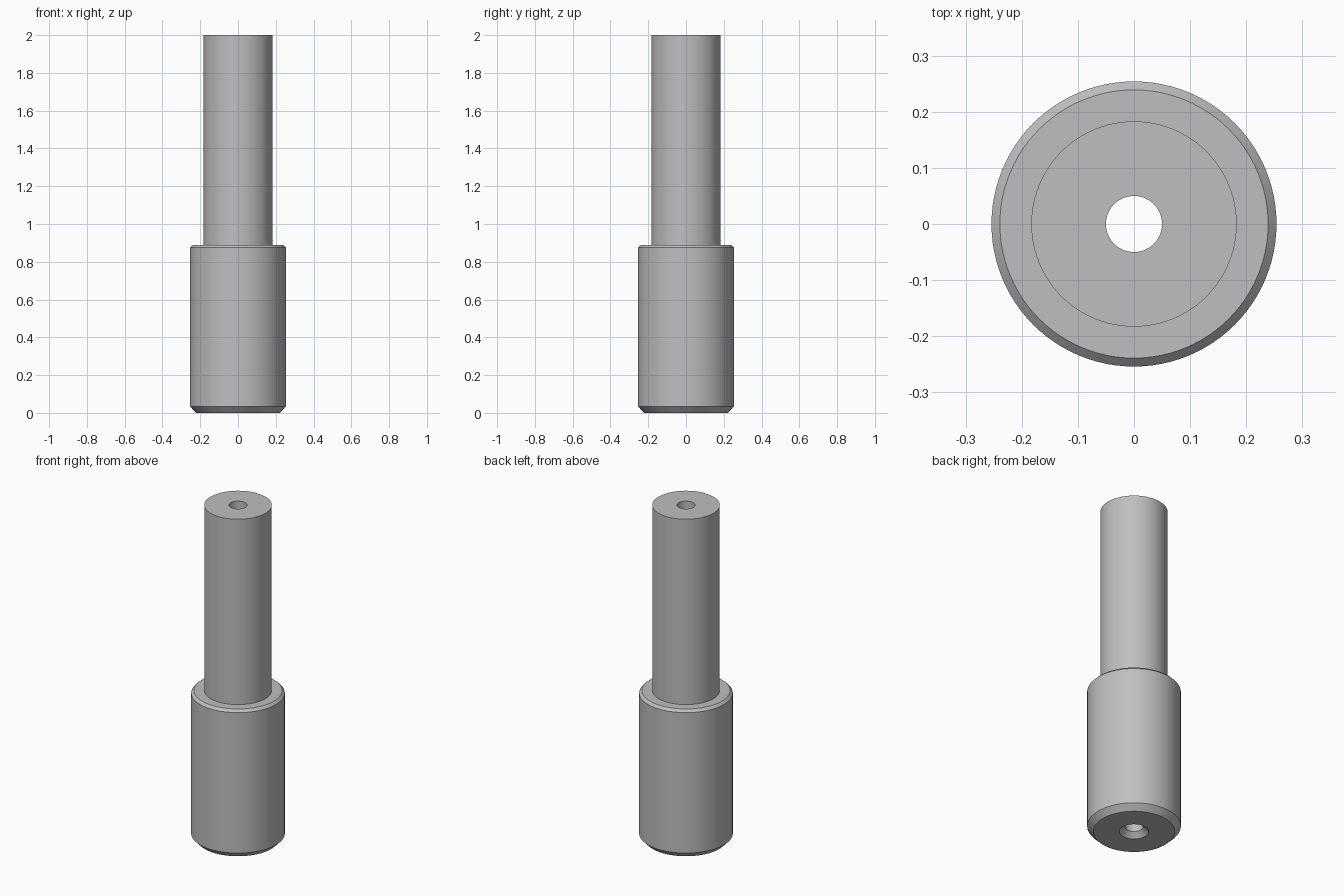
import bpy
import bmesh
from math import tau, radians
from mathutils import Matrix, Vector

cube = bpy.data.objects.get("Cube")
if cube:
    bpy.data.objects.remove(cube, do_unlink=True)

# Plain steel grey
steel = bpy.data.materials.new("steel_grey")
steel.use_nodes = True
GREY = (0.52, 0.52, 0.52, 1)
steel.diffuse_color = GREY
steel.node_tree.nodes["Principled BSDF"].inputs["Base Color"].default_value = GREY

SEGMENTS = 96


def lathe(name, profile):
    """Revolve a closed (radius, z) profile around the z axis."""
    bm = bmesh.new()
    verts = [bm.verts.new((r, 0, z)) for r, z in profile]
    edges = [bm.edges.new((a, b)) for a, b in zip(verts, verts[1:] + verts[:1])]
    bmesh.ops.spin(bm, geom=verts + edges, cent=(0, 0, 0), axis=(0, 0, 1),
                   angle=tau, steps=SEGMENTS, use_duplicate=False)
    bmesh.ops.remove_doubles(bm, verts=bm.verts, dist=0.0001)
    bmesh.ops.recalc_face_normals(bm, faces=bm.faces)
    mesh = bpy.data.meshes.new(name)
    bm.to_mesh(mesh)
    bm.free()
    mesh.materials.append(steel)
    obj = bpy.data.objects.new(name, mesh)
    bpy.context.collection.objects.link(obj)
    bpy.ops.object.select_all(action="DESELECT")
    obj.select_set(True)
    bpy.context.view_layer.objects.active = obj
    bpy.ops.object.shade_smooth_by_angle(angle=radians(25))
    return obj


# Stepped pin: chamfered body, slim shank, through bore with countersunk base
BORE, SHANK, BODY = 0.05, 0.183, 0.254
SHOULDER = 0.89
lathe("stepped_pin", [
    (0.08, 0), (0.221, 0), (BODY, 0.034),
    (BODY, SHOULDER - 0.015), (BODY - 0.015, SHOULDER),
    (SHANK, SHOULDER), (SHANK, 2), (BORE, 2), (BORE, 0.03),
])
